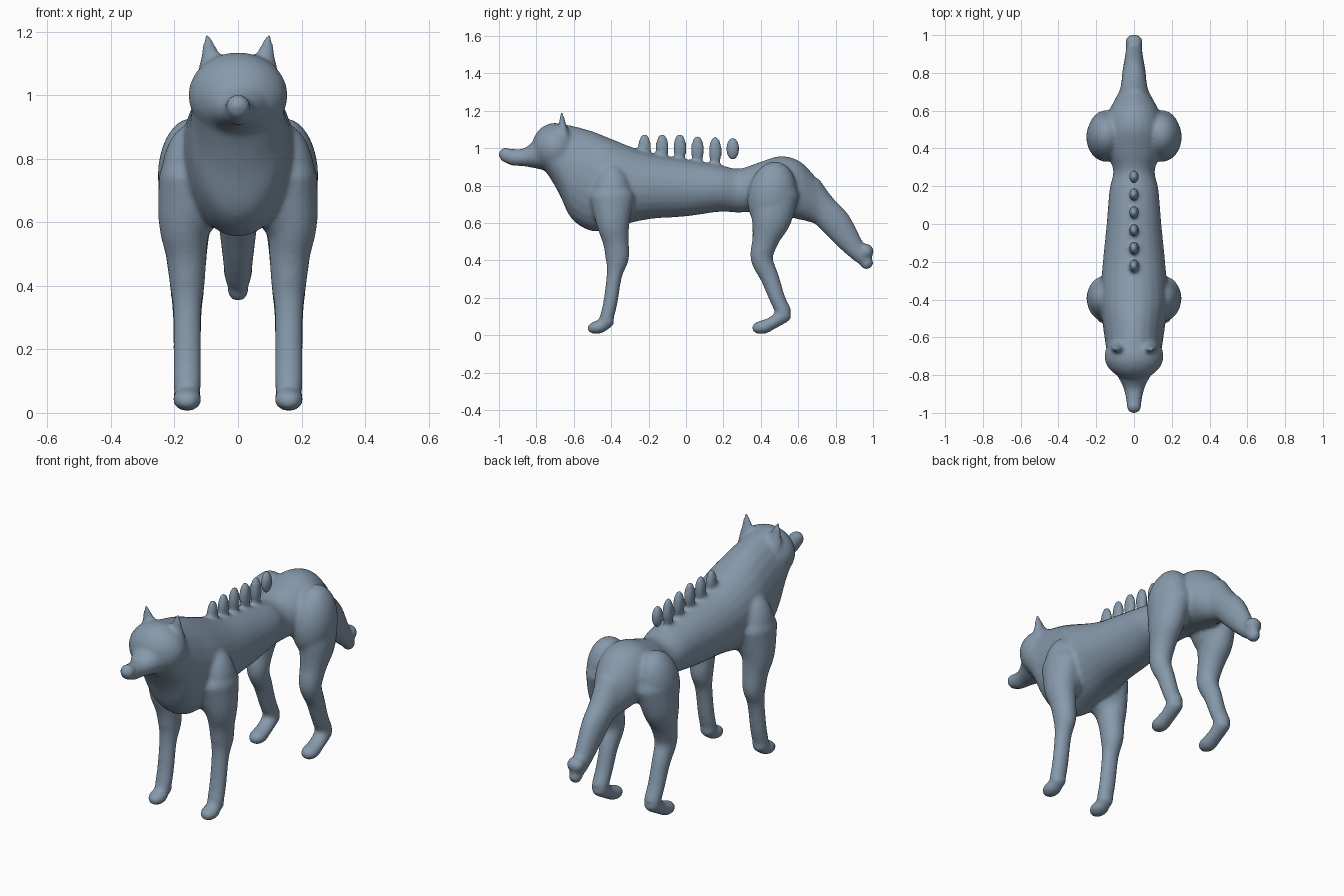
import bpy, bmesh, math
from mathutils import Vector, Matrix

old = bpy.data.objects.get("Cube")
if old:
    bpy.data.objects.remove(old, do_unlink=True)

mat = bpy.data.materials.new("slate_blue")
mat.use_nodes = True
mat.diffuse_color = (0.24, 0.32, 0.41, 1)
mat.node_tree.nodes["Principled BSDF"].inputs["Base Color"].default_value = mat.diffuse_color

SIDES = 24
X = Vector((1, 0, 0))


def spline(keys, steps=5):
    """Smooth resampling of key sections (Catmull-Rom)."""
    k = [Vector(p) for p in keys]
    k = [2 * k[0] - k[1]] + k + [2 * k[-1] - k[-2]]
    out = []
    for i in range(1, len(k) - 2):
        a, b, c, d = k[i - 1:i + 3]
        for s in range(steps):
            t = s / steps
            out.append(0.5 * (2 * b + (c - a) * t + (2 * a - 5 * b + 4 * c - d) * t ** 2
                              + (3 * b - a - 3 * c + d) * t ** 3))
    return out + [k[-2]]


def tube(bm, keys, upright=False):
    """Loft oval rings through (x, y, z, half width, half depth) with rounded ends."""
    path = spline(keys)
    pts = [p.to_3d() if len(p) == 3 else Vector(p[:3]) for p in path]
    rings = []
    for i, p in enumerate(path):
        tan = (pts[min(i + 1, len(pts) - 1)] - pts[max(i - 1, 0)]).normalized()
        if upright:
            tan = Vector((0, 1, 0))
        side = (X - tan * X.dot(tan)).normalized()
        rings.append((pts[i], tan, side, tan.cross(side), p[3], p[4]))

    def cap(ring, sign):
        c, t, s, n, a, b = ring
        r = min(a, b) * (0.3 if upright else 0.8)
        angles = [math.radians(d) for d in (25, 50, 70, 85)]
        return [(c + t * sign * r * math.sin(q), t, s, n, a * math.cos(q), b * math.cos(q))
                for q in angles]

    rings = cap(rings[0], -1)[::-1] + rings + cap(rings[-1], 1)
    loops = []
    for c, t, s, n, a, b in rings:
        loops.append([bm.verts.new(c + s * a * math.cos(j * math.tau / SIDES)
                                   + n * b * math.sin(j * math.tau / SIDES))
                      for j in range(SIDES)])
    for lo, hi in zip(loops, loops[1:]):
        for j in range(SIDES):
            m = (j + 1) % SIDES
            bm.faces.new((lo[j], lo[m], hi[m], hi[j]))
    bm.faces.new(loops[0][::-1])
    bm.faces.new(loops[-1])


def trunk(bm, sections):
    """Horizontal loft from (y, bottom, top, half width)."""
    tube(bm, [(0, y, (lo + hi) / 2, w, (hi - lo) / 2) for y, lo, hi, w in sections], True)


def ball(bm, centre, radii, tilt=0):
    m = (Matrix.Translation(centre) @ Matrix.Rotation(math.radians(tilt), 4, 'X')
         @ Matrix.Diagonal((*radii, 1)))
    bmesh.ops.create_uvsphere(bm, u_segments=24, v_segments=16, radius=1, matrix=m)


def finish(bm, name):
    bmesh.ops.recalc_face_normals(bm, faces=bm.faces)
    me = bpy.data.meshes.new(name)
    bm.to_mesh(me)
    bm.free()
    me.materials.append(mat)
    me.shade_smooth()
    ob = bpy.data.objects.new(name, me)
    bpy.context.collection.objects.link(ob)
    return ob


bm = bmesh.new()

# Torso, neck and rump
trunk(bm, [(-.78, .90, 1.07, .10), (-.74, .86, 1.11, .135), (-.68, .76, 1.13, .145),
           (-.61, .62, 1.12, .155), (-.50, .555, 1.09, .17), (-.40, .575, 1.05, .18),
           (-.20, .62, .975, .165), (0, .635, .94, .145), (.18, .66, .91, .13),
           (.28, .655, .89, .11), (.38, .66, .92, .14), (.50, .64, .957, .15),
           (.60, .62, .935, .13), (.68, .60, .86, .09), (.72, .59, .79, .07)])

# Skull and snout
ball(bm, (0, -.70, 1.0), (.157, .125, .135))
trunk(bm, [(-.985, .93, .995, .034), (-.93, .907, .997, .042), (-.87, .903, .998, .056),
           (-.81, .893, 1.04, .085), (-.75, .88, 1.08, .12)])
ball(bm, (0, -.965, .967), (.04, .037, .036))

# Tail
tube(bm, [(0, .64, .74, .09, .12), (0, .73, .67, .07, .085), (0, .80, .60, .062, .082),
          (0, .86, .52, .052, .068), (0, .91, .455, .045, .052), (0, .945, .42, .04, .045)])
ball(bm, (0, .962, .448), (.048, .042, .042))
ball(bm, (0, .965, .388), (.034, .037, .038))

for s in (1, -1):
    # Ears
    tube(bm, [(s * .075, -.65, 1.06, .055, .035), (s * .086, -.66, 1.12, .034, .022),
              (s * .097, -.665, 1.185, .010, .010)])
    # Shoulder, front leg and paw
    ball(bm, (s * .145, -.395, .72), (.10, .11, .19))
    tube(bm, [(s * .16, -.395, .74, .09, .12), (s * .17, -.39, .60, .08, .09),
              (s * .163, -.375, .50, .065, .07), (s * .16, -.368, .41, .056, .063),
              (s * .16, -.383, .32, .045, .042), (s * .16, -.405, .17, .044, .038),
              (s * .16, -.425, .09, .044, .038)])
    ball(bm, (s * .16, -.47, .043), (.046, .06, .036), 10)
    ball(bm, (s * .16, -.425, .075), (.044, .042, .042))
    # Hip, hind leg and paw
    ball(bm, (s * .145, .46, .745), (.108, .13, .185), -10)
    tube(bm, [(s * .15, .475, .76, .095, .13), (s * .165, .455, .62, .085, .108),
              (s * .163, .425, .51, .067, .072), (s * .16, .405, .41, .056, .06),
              (s * .16, .447, .31, .046, .05), (s * .16, .487, .20, .044, .043),
              (s * .16, .522, .125, .044, .042)])
    tube(bm, [(s * .16, .525, .11, .044, .043), (s * .16, .47, .07, .042, .035),
              (s * .16, .43, .05, .044, .036)])
    ball(bm, (s * .16, .41, .043), (.046, .06, .037), 8)

# Spines along the back, rooted in the body
for i, (top, low) in enumerate([(1.08, .92), (1.08, .92), (1.08, .92), (1.07, .915), (1.065, .9)]):
    y = -.222 + i * .0945
    ball(bm, (0, y, (top + low) / 2), (.026, .036, (top - low) / 2))
    ball(bm, (0, y, .92), (.02, .028, .05))

body = finish(bm, "body")
remesh = body.modifiers.new("blend", 'REMESH')
remesh.mode = 'VOXEL'
remesh.voxel_size = 0.01
remesh.use_smooth_shade = True
soften = body.modifiers.new("soften", 'SMOOTH')
soften.factor = 0.5
soften.iterations = 10

# Last spine floats clear of the back
bm = bmesh.new()
ball(bm, (0, .25, .997), (.024, .033, .056))
finish(bm, "rear_spine")
